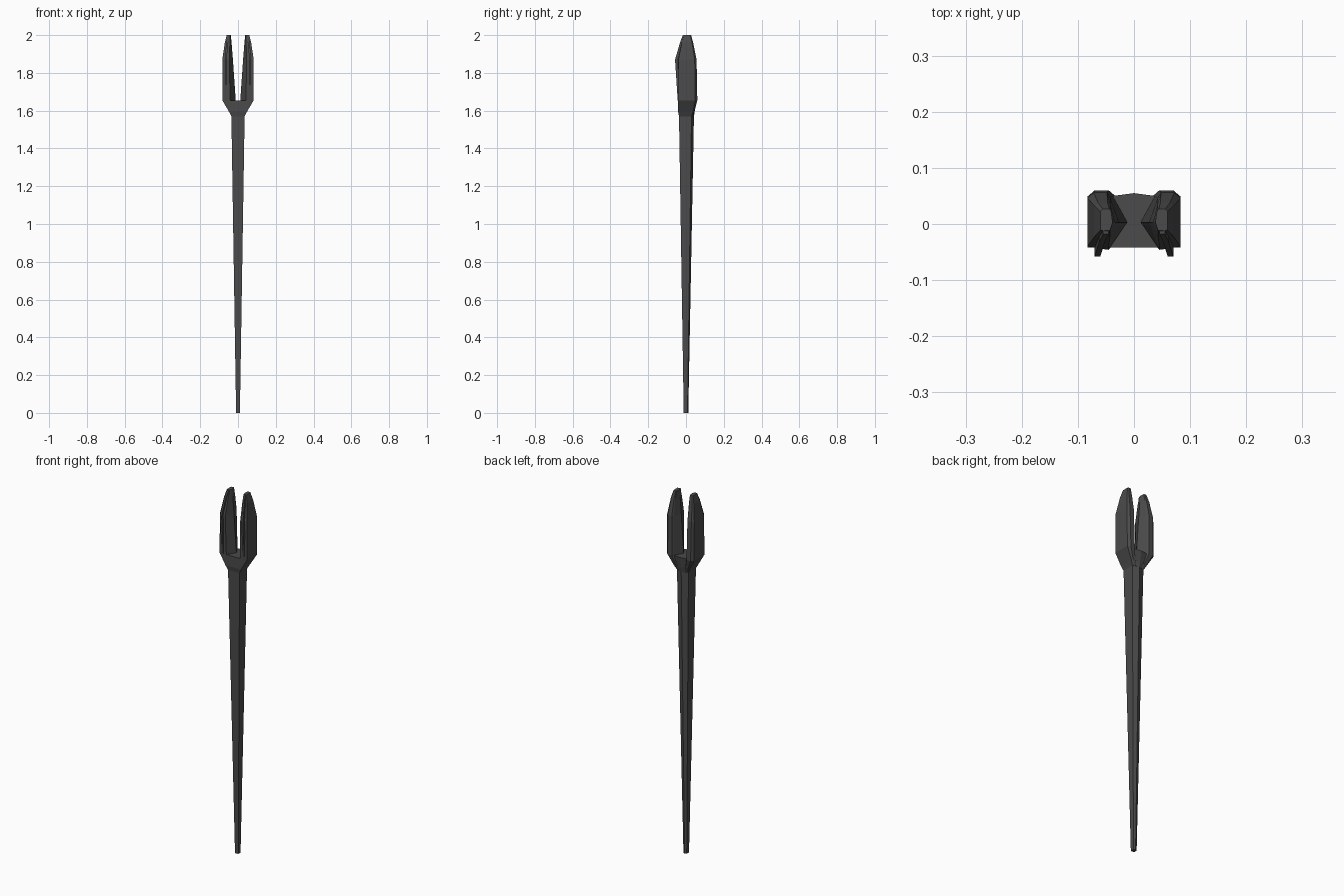
import bpy, bmesh

def material():
    m = bpy.data.materials.new("dark_grey")
    m.diffuse_color = (0.07, 0.07, 0.07, 1)
    return m

MAT = material()

def loft(name, rings, mirror=False):
    """Skin a list of (z, [(x, y), ...]) sections and cap both ends."""
    bm = bmesh.new()
    loops = [[bm.verts.new((x, y, z)) for x, y in pts] for z, pts in rings]
    n = len(loops[0])
    for a, b in zip(loops, loops[1:]):
        for i in range(n):
            j = (i + 1) % n
            bm.faces.new((a[i], a[j], b[j], b[i]))
    bm.faces.new(loops[0][::-1])
    bm.faces.new(loops[-1])
    bmesh.ops.recalc_face_normals(bm, faces=bm.faces)
    me = bpy.data.meshes.new(name)
    bm.to_mesh(me)
    bm.free()
    ob = bpy.data.objects.new(name, me)
    bpy.context.collection.objects.link(ob)
    me.materials.append(MAT)
    if mirror:
        mod = ob.modifiers.new("mirror", 'MIRROR')
        mod.use_mirror_merge = False
    return ob

def symmetric(half):
    """Complete a right-half outline that ends on the x = 0 back ridge."""
    return half + [(-x, y) for x, y in reversed(half[:-1])]

# tapered shaft: flat front, ridged back
loft("shaft", [
    (0.0, symmetric([(0.010, -0.012), (0.010, 0.008), (0, 0.012)])),
    (1.57, symmetric([(0.035, -0.037), (0.035, 0.029), (0, 0.042)])),
])

# flared collar under the prongs
collar_low = [(0.035, -0.037), (0.035, 0.029), (0.030, 0.032),
              (0.022, 0.035), (0.018, 0.036), (0, 0.042)]
collar_mid = [(0.048, -0.042), (0.048, 0.037), (0.042, 0.044),
              (0.028, 0.045), (0.024, 0.042), (0, 0.046)]
collar_top = [(0.083, -0.042), (0.083, 0.049), (0.070, 0.060),
              (0.045, 0.060), (0.038, 0.050), (0, 0.055)]
loft("collar", [(1.57, symmetric(collar_low)),
                (1.595, symmetric(collar_mid)),
                (1.655, symmetric(collar_top))])

# prongs, with a pointed inner ridge
loft("prong", [
    (1.655, [(0.083, -0.042), (0.083, 0.049), (0.070, 0.060), (0.045, 0.060),
             (0.038, 0.050), (0.012, 0.003), (0.042, -0.042)]),
    (1.87, [(0.083, -0.040), (0.083, 0.046), (0.072, 0.056), (0.048, 0.056),
            (0.042, 0.046), (0.027, 0.003), (0.046, -0.046)]),
    (1.96, [(0.070, -0.022), (0.070, 0.032), (0.064, 0.038), (0.047, 0.038),
            (0.042, 0.034), (0.034, 0.003), (0.043, -0.024)]),
    (2.0, [(0.060, -0.011), (0.060, 0.022), (0.056, 0.027), (0.044, 0.027),
           (0.041, 0.024), (0.038, 0.003), (0.043, -0.012)]),
], mirror=True)

# thin cutting fins along the front of the prongs
def fin_section(x, front, back):
    return [(x - 0.005, front), (x + 0.005, front), (x + 0.005, back), (x - 0.005, back)]

loft("front_fin", [
    (1.655, fin_section(0.065, -0.044, -0.030)),
    (1.87, fin_section(0.065, -0.058, -0.030)),
    (1.96, fin_section(0.057, -0.032, -0.010)),
    (1.998, fin_section(0.050, -0.018, 0.000)),
], mirror=True)
